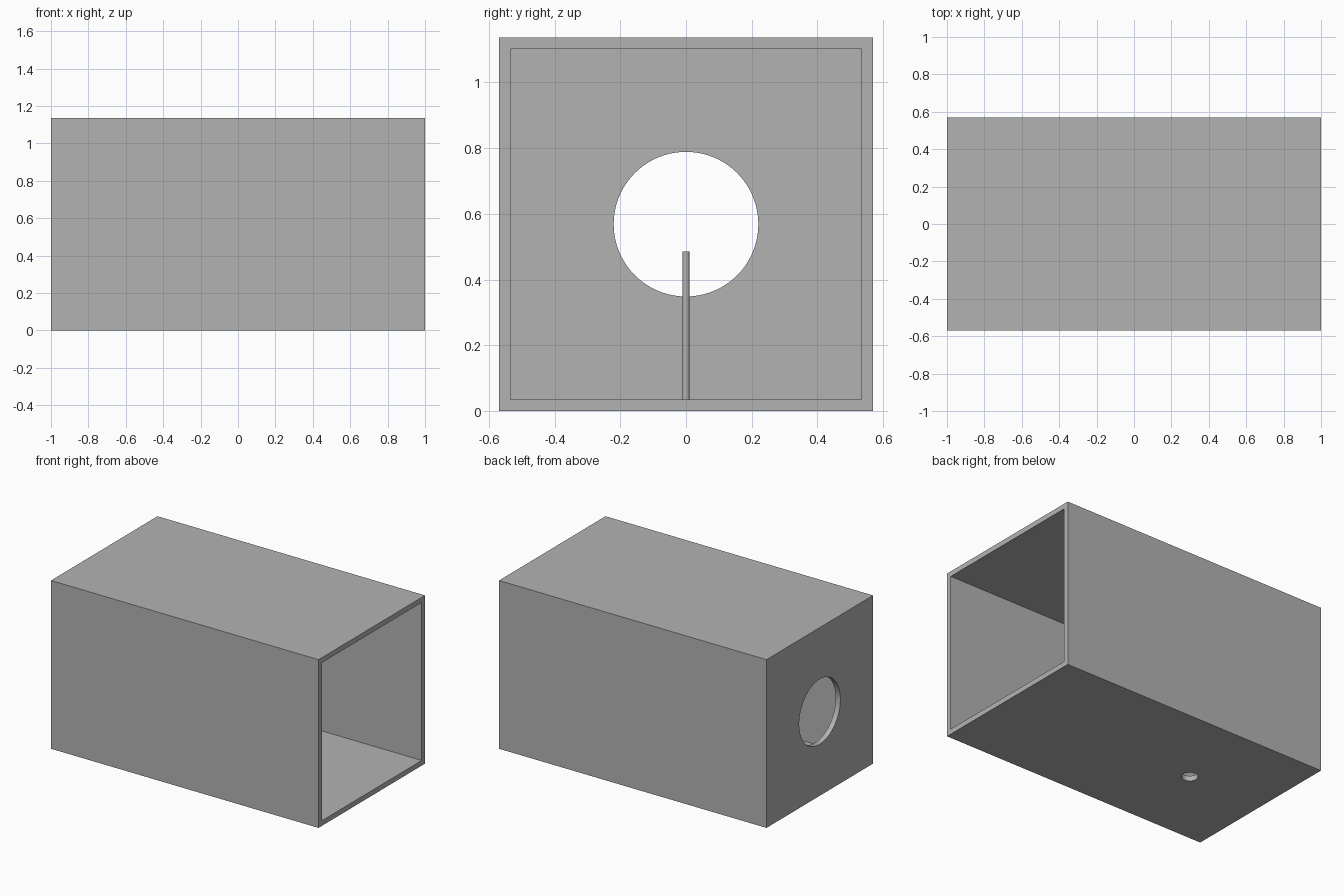
import bpy
import math

cube = bpy.data.objects.get("Cube")
if cube:
    bpy.data.objects.remove(cube, do_unlink=True)

SIDE = 1.137      # outer width and height
WALL = 0.035
MID = SIDE / 2
PORT_X = -0.44    # floor hole and rod position

grey = bpy.data.materials.new("plain grey")
grey.use_nodes = True
grey.diffuse_color = (0.45, 0.45, 0.45, 1)
grey.node_tree.nodes["Principled BSDF"].inputs["Base Color"].default_value = grey.diffuse_color


def box(name, size, centre):
    bpy.ops.mesh.primitive_cube_add(size=1, location=centre)
    ob = bpy.context.object
    ob.name = name
    ob.scale = size
    bpy.ops.object.transform_apply(location=False, rotation=False, scale=True)
    ob.data.materials.append(grey)
    return ob


def cylinder(name, radius, depth, centre, tilt=0, sides=64):
    bpy.ops.mesh.primitive_cylinder_add(vertices=sides, radius=radius, depth=depth,
                                        location=centre, rotation=(0, tilt, 0))
    ob = bpy.context.object
    ob.name = name
    ob.data.materials.append(grey)
    return ob


def cut(target, cutter):
    mod = target.modifiers.new("cut", 'BOOLEAN')
    mod.operation = 'DIFFERENCE'
    mod.solver = 'EXACT'
    mod.object = cutter
    bpy.context.view_layer.objects.active = target
    bpy.ops.object.modifier_apply(modifier=mod.name)
    bpy.data.objects.remove(cutter, do_unlink=True)


def smooth(ob):
    bpy.ops.object.select_all(action='DESELECT')
    ob.select_set(True)
    bpy.context.view_layer.objects.active = ob
    bpy.ops.object.shade_smooth_by_angle(angle=math.radians(30))


# Square housing, open at the +x end
housing = box("housing", (2, SIDE, SIDE), (0, 0, MID))
inner = SIDE - 2 * WALL
cut(housing, box("cavity_cutter", (2, inner, inner), (WALL, 0, MID)))

# Round opening in the end wall and small hole in the floor
cut(housing, cylinder("end_hole_cutter", 0.22, 0.2, (-1, 0, MID), math.pi / 2, 96))
cut(housing, cylinder("floor_hole_cutter", 0.05, 0.2, (PORT_X, 0, 0)))
smooth(housing)

# Thin upright rod above the floor hole
ROD_TOP = 0.485
rod = cylinder("rod", 0.0105, ROD_TOP - WALL, (PORT_X, 0, (ROD_TOP + WALL) / 2), sides=32)
smooth(rod)
